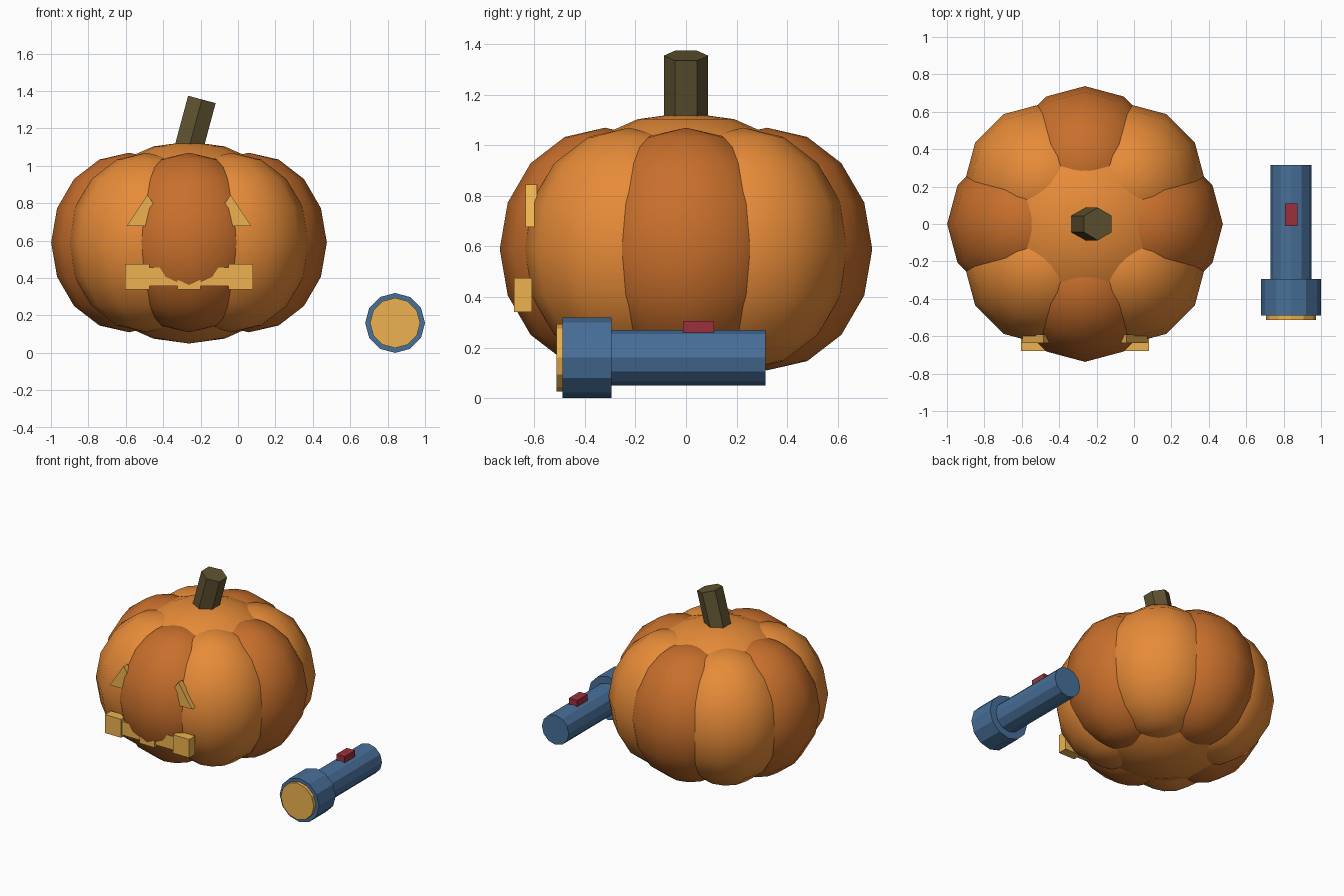
import bpy, math
from mathutils import Vector

if "Cube" in bpy.data.objects:
    bpy.data.objects.remove(bpy.data.objects["Cube"])

PX = -0.262          # pumpkin centre on x
TX, TZ = 0.84, 0.16  # torch axis


def material(name, rgb):
    m = bpy.data.materials.new(name)
    m.diffuse_color = (*rgb, 1)
    m.use_nodes = True
    m.node_tree.nodes["Principled BSDF"].inputs["Base Color"].default_value = m.diffuse_color
    return m


LIGHT = material("light_orange", (0.80, 0.26, 0.04))
DARK = material("dark_orange", (0.58, 0.16, 0.025))
STEM = material("stem_brown", (0.115, 0.085, 0.03))
GLOW = material("warm_yellow", (0.85, 0.45, 0.08))
BLUE = material("torch_blue", (0.065, 0.16, 0.32))
RED = material("button_red", (0.33, 0.03, 0.045))


def finish(name, mat):
    ob = bpy.context.object
    ob.name = name
    ob.data.materials.append(mat)
    return ob


def ball(name, loc, scale, segs, rings, mat):
    bpy.ops.mesh.primitive_uv_sphere_add(segments=segs, ring_count=rings, location=loc)
    ob = finish(name, mat)
    ob.scale = scale
    bpy.ops.object.shade_smooth()


def box(name, lo, hi, mat):
    lo, hi = Vector(lo), Vector(hi)
    bpy.ops.mesh.primitive_cube_add(size=1, location=(lo + hi) / 2)
    finish(name, mat).scale = hi - lo


def tube(name, radius, y0, y1, mat):
    bpy.ops.mesh.primitive_cylinder_add(vertices=12, radius=radius, depth=y1 - y0,
                                        location=(TX, (y0 + y1) / 2, TZ),
                                        rotation=(math.pi / 2, 0, 0))
    finish(name, mat)


# pumpkin core and eight lobes of alternating colour
ball("pumpkin_core", (PX, 0, 0.59), (0.62, 0.62, 0.54), 16, 10, LIGHT)
for i in range(8):
    a = i * math.pi / 4
    ball(f"pumpkin_lobe_{i}", (PX + 0.32 * math.cos(a), 0.32 * math.sin(a), 0.59),
         (0.417, 0.417, 0.48), 12, 8, LIGHT if i % 2 else DARK)

# leaning six-sided stem
bpy.ops.mesh.primitive_cylinder_add(vertices=6, radius=0.088, depth=0.30,
                                    location=(-0.232, 0, 1.21),
                                    rotation=(0, math.radians(15), 0))
finish("stem", STEM)

# triangular eyes
for side, s in (("left", -1), ("right", 1)):
    cx = PX + s * 0.222
    tri = [(cx - 0.112, 0.677), (cx + 0.112, 0.677), (cx, 0.845)]
    verts = [(x, y, z) for y in (-0.635, -0.59) for x, z in tri]
    faces = [(0, 1, 2), (5, 4, 3), (0, 3, 4, 1), (1, 4, 5, 2), (2, 5, 3, 0)]
    me = bpy.data.meshes.new(f"{side}_eye")
    me.from_pydata(verts, [], faces)
    me.materials.append(GLOW)
    bpy.context.collection.objects.link(bpy.data.objects.new(f"{side}_eye", me))

# mouth bar with three taller blocks
box("mouth_bar", (PX - 0.25, -0.672, 0.358), (PX + 0.25, -0.61, 0.456), GLOW)
for i, (x0, x1) in enumerate([(-0.342, -0.21), (-0.062, 0.062), (0.21, 0.342)]):
    box(f"mouth_block_{i}", (PX + x0, -0.68, 0.34), (PX + x1, -0.61, 0.475), GLOW)

# torch lying on its side, pointing forwards
tube("torch_body", 0.109, -0.32, 0.315, BLUE)
tube("torch_head", 0.16, -0.488, -0.295, BLUE)
tube("torch_lens", 0.134, -0.512, -0.46, GLOW)
box("torch_button", (TX - 0.034, -0.012, 0.255), (TX + 0.034, 0.11, 0.306), RED)
